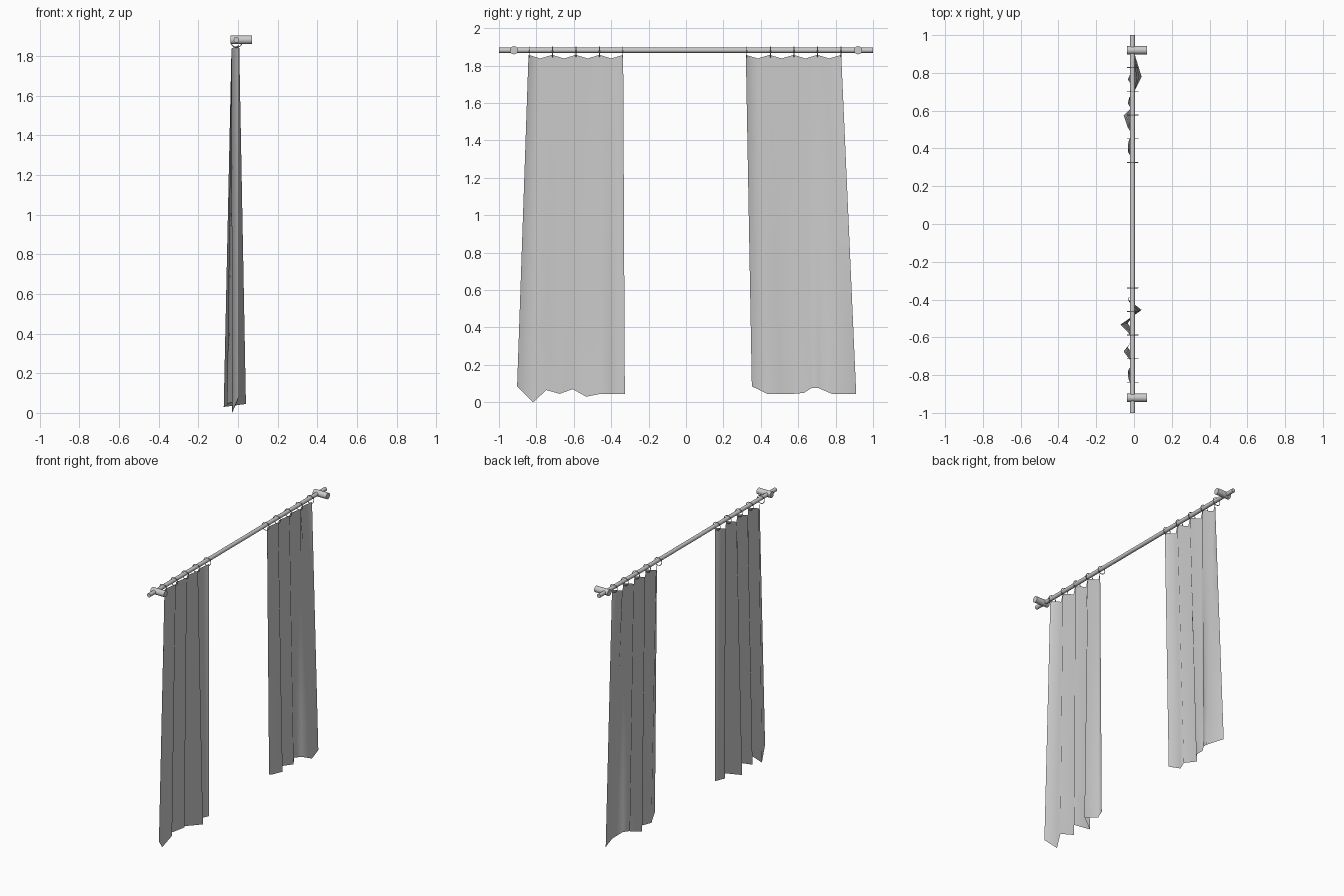
import bpy, math

if "Cube" in bpy.data.objects:
    bpy.data.objects.remove(bpy.data.objects["Cube"])

ROD_X, ROD_Z = -0.008, 1.882


def finish(obj, name, angle=40):
    obj.name = name
    bpy.ops.object.select_all(action='DESELECT')
    obj.select_set(True)
    bpy.context.view_layer.objects.active = obj
    bpy.ops.object.shade_smooth_by_angle(angle=math.radians(angle))


def cylinder(name, radius, length, loc, rot, sides=16):
    bpy.ops.mesh.primitive_cylinder_add(vertices=sides, radius=radius, depth=length,
                                        location=loc, rotation=rot)
    finish(bpy.context.object, name)


def ring(name, y):
    bpy.ops.mesh.primitive_torus_add(major_segments=20, minor_segments=6,
                                     major_radius=0.028, minor_radius=0.0025,
                                     location=(ROD_X + 0.001, y, 1.872),
                                     rotation=(math.pi / 2, 0, 0))
    finish(bpy.context.object, name)


def curtain(name, y0, y1, hem, rows=6):
    # top edge zigzags between ring points and sagging folds; hem is (x, y, z)
    n = len(hem)
    verts, faces = [], []
    for r in range(rows + 1):
        t = r / rows
        for i, h in enumerate(hem):
            odd = i % 2
            top = (-0.033 if odd else 0.006, y0 + (y1 - y0) * i / (n - 1),
                   1.838 if odd else 1.857)
            verts.append([a + (b - a) * t for a, b in zip(top, h)])
    for r in range(rows):
        for i in range(n - 1):
            a = r * n + i
            faces.append((a, a + n, a + n + 1, a + 1))
    mesh = bpy.data.meshes.new(name)
    mesh.from_pydata(verts, [], faces)
    obj = bpy.data.objects.new(name, mesh)
    bpy.context.collection.objects.link(obj)
    finish(obj, name, 180)


# Rod and wall brackets
cylinder("curtain_rod", 0.014, 2.0, (ROD_X, 0, ROD_Z), (math.pi / 2, 0, 0))
for side, y in (("left", -0.92), ("right", 0.92)):
    cylinder(side + "_wall_bracket", 0.022, 0.107, (0.0165, y, ROD_Z), (0, math.pi / 2, 0))

# Hanging rings
for side, y0, y1 in (("left", -0.838, -0.338), ("right", 0.325, 0.829)):
    for i in range(5):
        ring(f"{side}_ring_{i + 1}", y0 + (y1 - y0) * i / 4)

# Curtain panels
curtain("left_curtain", -0.842, -0.336, [
    (0.005, -0.903, 0.085), (-0.03, -0.817, 0.0), (0.0, -0.747, 0.065),
    (-0.055, -0.675, 0.045), (0.0, -0.607, 0.07), (-0.072, -0.533, 0.03),
    (0.04, -0.455, 0.045), (-0.03, -0.40, 0.045), (0.0, -0.327, 0.045)])
curtain("right_curtain", 0.32, 0.83, [
    (0.0, 0.352, 0.085), (-0.03, 0.435, 0.045), (0.0, 0.505, 0.045),
    (-0.055, 0.575, 0.045), (0.0, 0.63, 0.05), (-0.025, 0.67, 0.075),
    (0.005, 0.71, 0.075), (0.04, 0.78, 0.045), (0.0, 0.91, 0.045)])
